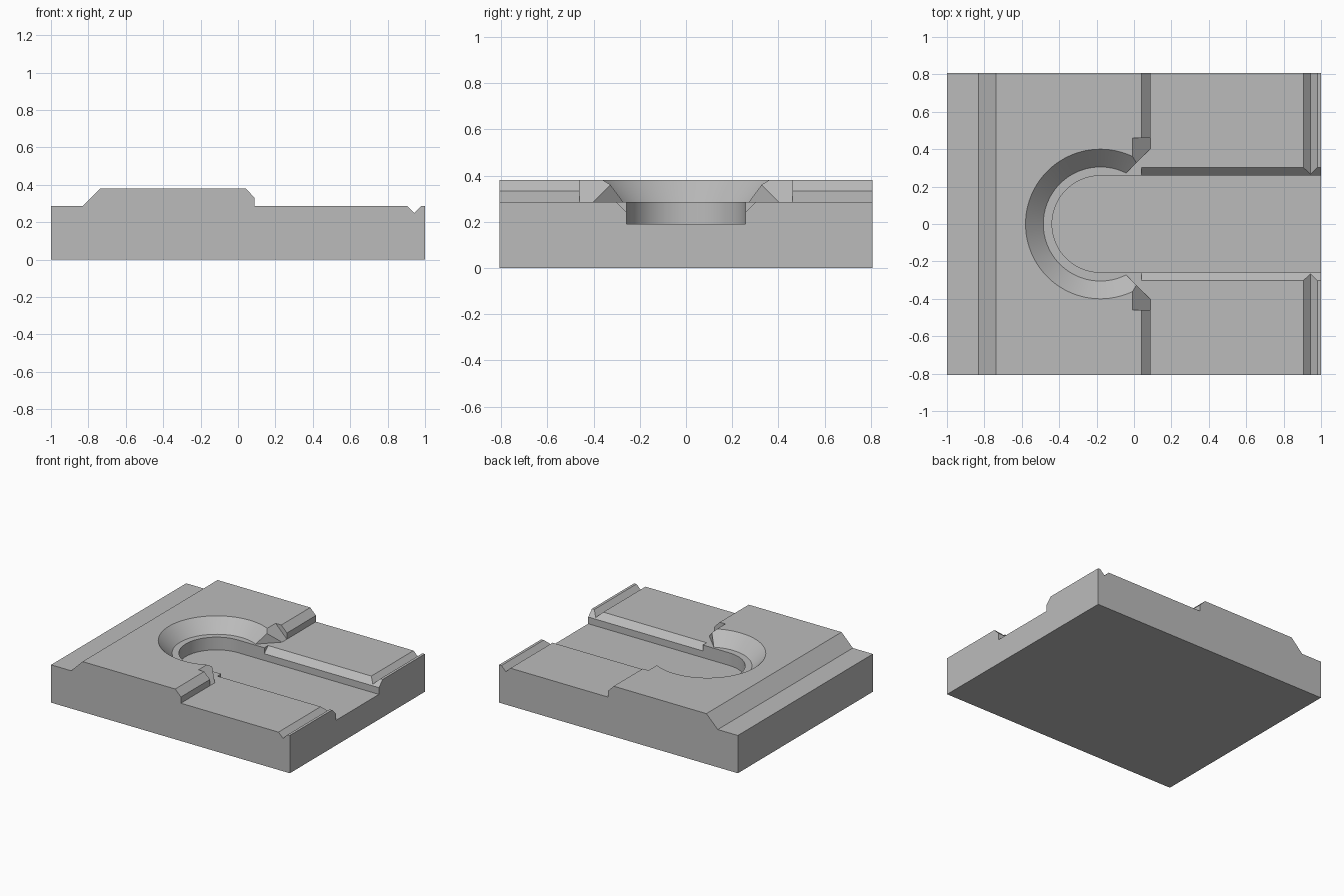
import bpy, bmesh, math
from mathutils import Vector

if "Cube" in bpy.data.objects:
    bpy.data.objects.remove(bpy.data.objects["Cube"], do_unlink=True)

FLOOR, TOP, SLOT_Z = 0.286, 0.381, 0.19   # main levels
HALF_Y, CX = 0.808, -0.18                 # half depth, bore centre
BORE_R, SLOT_R = 0.305, 0.258

grey = bpy.data.materials.new("plain grey")
grey.use_nodes = True
grey.diffuse_color = (0.5, 0.5, 0.5, 1)
grey.node_tree.nodes["Principled BSDF"].inputs["Base Color"].default_value = (0.5, 0.5, 0.5, 1)


def make_object(name, bm):
    bmesh.ops.recalc_face_normals(bm, faces=bm.faces)
    mesh = bpy.data.meshes.new(name)
    bm.to_mesh(mesh)
    bm.free()
    mesh.materials.append(grey)
    obj = bpy.data.objects.new(name, mesh)
    bpy.context.collection.objects.link(obj)
    return obj


def prism(name, points, axis, start, end):
    """Extrude a 2D outline along one axis; the outline lies in the other two."""
    bm = bmesh.new()
    verts = []
    for a, b in points:
        co = [a, b]
        co.insert(axis, start)
        verts.append(bm.verts.new(co))
    face = bm.faces.new(verts)
    moved = bmesh.ops.extrude_face_region(bm, geom=[face])["geom"]
    shift = Vector((0, 0, 0))
    shift[axis] = end - start
    bmesh.ops.translate(bm, vec=shift, verts=[v for v in moved if isinstance(v, bmesh.types.BMVert)])
    return make_object(name, bm)


# Block with raised plateau and grooved edge
base = prism("base_block", [
    (-1, 0), (1, 0), (1, FLOOR), (0.98, FLOOR), (0.943, 0.249), (0.905, FLOOR),
    (0.087, FLOOR), (0.087, 0.333), (0.04, TOP), (-0.737, TOP), (-0.832, FLOOR), (-1, FLOOR),
], 1, -HALF_Y, HALF_Y)

# Conical bore sunk into the plateau
bm = bmesh.new()
rise = 0.14
bmesh.ops.create_cone(bm, cap_ends=True, segments=96, radius1=BORE_R,
                      radius2=BORE_R + rise, depth=rise)
bmesh.ops.translate(bm, vec=(CX, 0, FLOOR + rise / 2), verts=bm.verts)
bore = make_object("bore_cutter", bm)

# Flared opening from the bore to the step
opening = prism("opening_cutter", [(CX, -0.135), (0.1, -0.415), (0.1, 0.415), (CX, 0.135)],
                2, FLOOR, 0.5)

# Full-height chamfer beside the opening
lip = prism("lip_cutter", [(0.087, FLOOR), (0.15, FLOOR), (0.15, 0.45), (0.087 - 0.45 + FLOOR, 0.45)],
            1, -0.461, 0.461)

# Round-ended slot
arc = [(CX + SLOT_R * math.cos(t), SLOT_R * math.sin(t))
       for t in (math.pi * (0.5 + i / 48) for i in range(49))]
slot = prism("slot_cutter", [(1.1, SLOT_R)] + arc + [(1.1, -SLOT_R)], 2, SLOT_Z, 0.5)

# Chamfered slot edges
edge = prism("slot_chamfer_cutter", [(-0.317, 0.3), (0.317, 0.3), (SLOT_R, 0.241), (-SLOT_R, 0.241)],
             0, 0.04, 1.1)

bpy.ops.object.select_all(action="DESELECT")
base.select_set(True)
bpy.context.view_layer.objects.active = base
for cutter in (bore, opening, lip, slot, edge):
    cutter.hide_render = True
    mod = base.modifiers.new(cutter.name, "BOOLEAN")
    mod.operation, mod.solver, mod.object = "DIFFERENCE", "EXACT", cutter
    bpy.ops.object.modifier_apply(modifier=mod.name)
    bpy.data.objects.remove(cutter, do_unlink=True)

bpy.ops.object.shade_smooth_by_angle(angle=math.radians(25))
